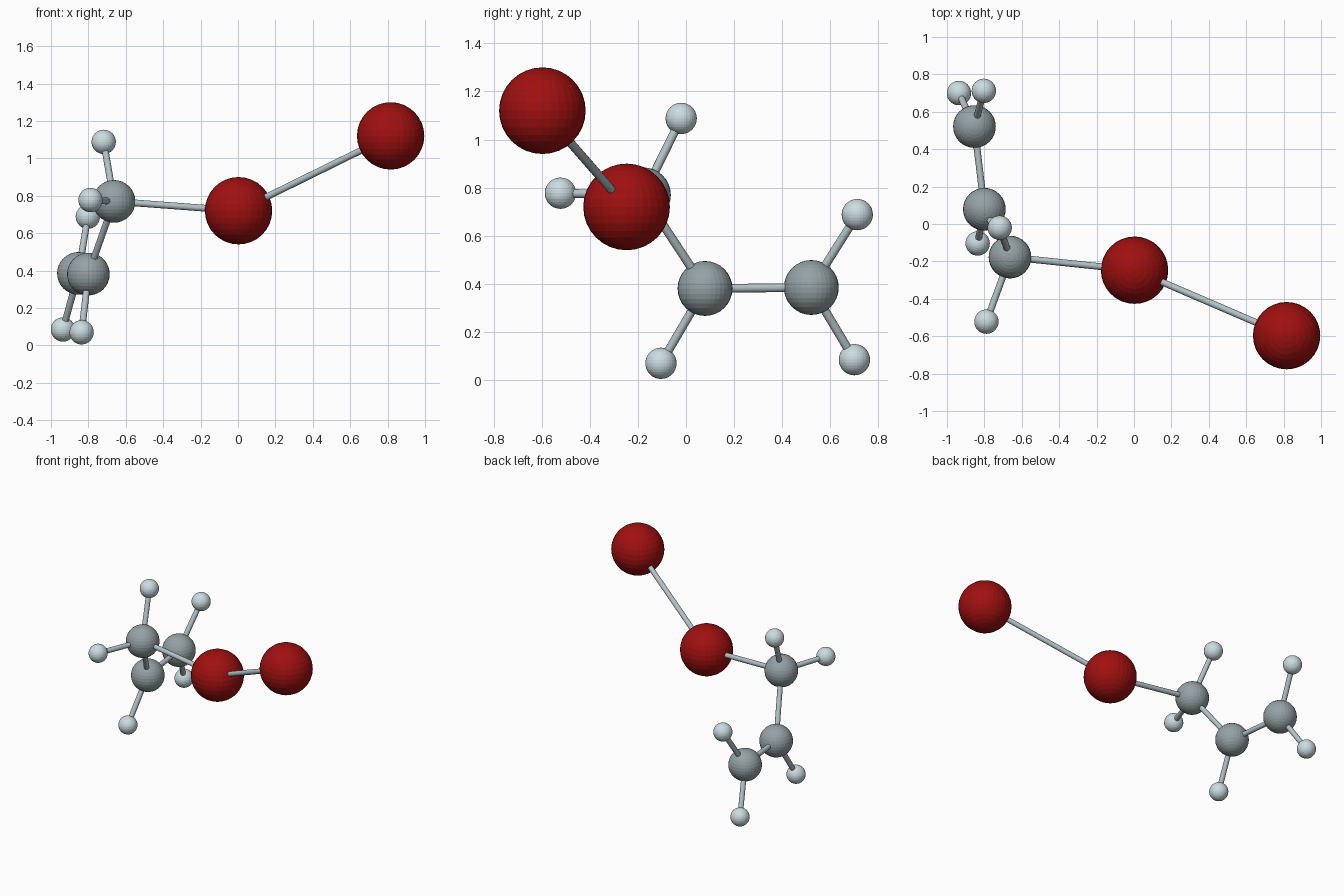
import bpy
from mathutils import Vector

if "Cube" in bpy.data.objects:
    bpy.data.objects.remove(bpy.data.objects["Cube"])


def material(name, rgb):
    m = bpy.data.materials.new(name)
    m.diffuse_color = (*rgb, 1.0)
    m.use_nodes = True
    m.node_tree.nodes["Principled BSDF"].inputs["Base Color"].default_value = m.diffuse_color
    return m


RED = material("dark_red", (0.35, 0.005, 0.005))
GREY = material("slate_grey", (0.30, 0.36, 0.38))
PALE = material("pale_blue_grey", (0.60, 0.72, 0.76))
STICK = material("stick_grey", (0.45, 0.54, 0.57))

# kind: radius, material
KINDS = {
    "bromine": (0.18, RED),
    "carbon": (0.114, GREY),
    "hydrogen": (0.065, PALE),
}

# atoms: name -> centre
ATOMS = {
    "bromine_outer": (0.816, -0.597, 1.12),
    "bromine_inner": (0.003, -0.247, 0.72),
    "carbon_upper": (-0.663, -0.177, 0.77),
    "carbon_middle": (-0.80, 0.079, 0.381),
    "carbon_end": (-0.853, 0.521, 0.385),
    "hydrogen_top": (-0.718, -0.02, 1.088),
    "hydrogen_front": (-0.789, -0.522, 0.777),
    "hydrogen_bottom": (-0.836, -0.104, 0.07),
    "hydrogen_back_upper": (-0.803, 0.712, 0.688),
    "hydrogen_back_lower": (-0.936, 0.70, 0.085),
}

# bonds: pairs of joined atoms
BONDS = [
    ("bromine_outer", "bromine_inner"),
    ("bromine_inner", "carbon_upper"),
    ("carbon_upper", "carbon_middle"),
    ("carbon_middle", "carbon_end"),
    ("carbon_upper", "hydrogen_top"),
    ("carbon_upper", "hydrogen_front"),
    ("carbon_middle", "hydrogen_bottom"),
    ("carbon_end", "hydrogen_back_upper"),
    ("carbon_end", "hydrogen_back_lower"),
]
BOND_RADIUS = 0.018


def add_atom(name, centre):
    radius, mat = KINDS[name.split("_")[0]]
    bpy.ops.mesh.primitive_uv_sphere_add(segments=32, ring_count=16, radius=radius, location=centre)
    ob = bpy.context.object
    ob.name = name
    ob.data.materials.append(mat)


def add_bond(a, b):
    start, end = Vector(ATOMS[a]), Vector(ATOMS[b])
    axis = end - start
    bpy.ops.mesh.primitive_cylinder_add(
        vertices=16, radius=BOND_RADIUS, depth=axis.length,
        location=(start + end) / 2,
        rotation=axis.to_track_quat("Z", "Y").to_euler())
    ob = bpy.context.object
    ob.name = f"bond_{a}_to_{b}"
    ob.data.materials.append(STICK)
    bpy.ops.object.shade_smooth_by_angle()


for atom, position in ATOMS.items():
    add_atom(atom, position)
for first, second in BONDS:
    add_bond(first, second)
